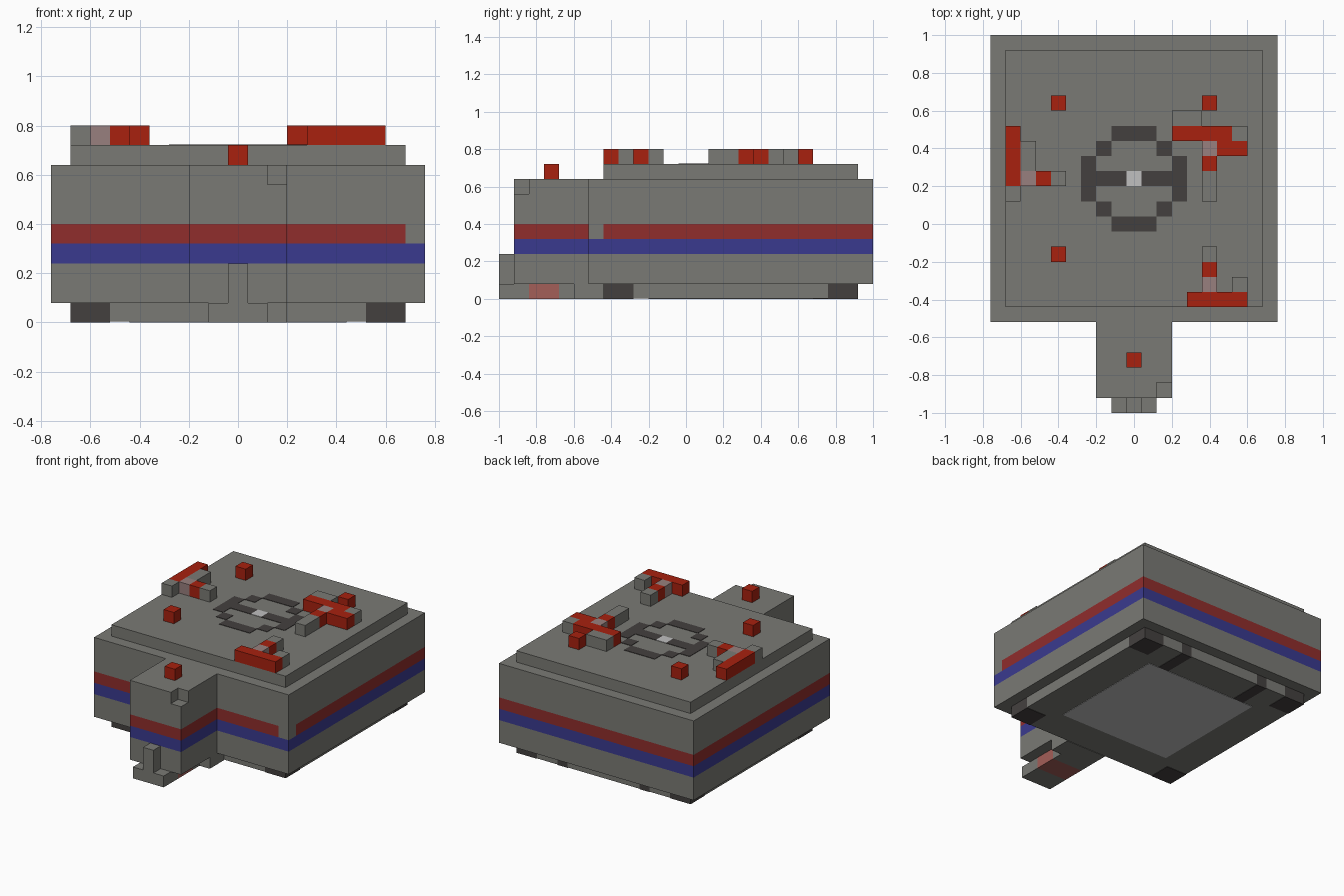
import bpy, bmesh

if "Cube" in bpy.data.objects:
    bpy.data.objects.remove(bpy.data.objects["Cube"], do_unlink=True)

U = 0.08   # one block


def linear(c):
    c /= 255
    return c / 12.92 if c <= 0.04045 else ((c + 0.055) / 1.055) ** 2.4


def material(name, *rgb):
    m = bpy.data.materials.new(name)
    m.use_nodes = True
    col = [linear(c) for c in rgb] + [1]
    m.diffuse_color = col
    bsdf = m.node_tree.nodes["Principled BSDF"]
    bsdf.inputs["Base Color"].default_value = col
    bsdf.inputs["Roughness"].default_value = 0.9
    return m


GREY = material("stone grey", 122, 122, 117)
DARK = material("charcoal", 68, 64, 63)
RED = material("bright red", 168, 33, 15)
BRICK = material("stripe red", 144, 45, 44)
BLUE = material("stripe blue", 58, 58, 143)
LIGHT = material("light grey", 192, 192, 192)
PINK = material("dusty pink", 152, 128, 126)
ROSE = material("faded red", 164, 94, 88)


def finish(name, bm, mats):
    bmesh.ops.recalc_face_normals(bm, faces=bm.faces)
    me = bpy.data.meshes.new(name)
    bm.to_mesh(me)
    bm.free()
    for m in mats:
        me.materials.append(m)
    ob = bpy.data.objects.new(name, me)
    bpy.context.collection.objects.link(ob)
    return ob


def box(name, mat, x0, x1, y0, y1, z0, z1):
    bm = bmesh.new()
    bmesh.ops.create_cube(bm, size=1)
    for v in bm.verts:
        v.co = (x1 if v.co.x > 0 else x0, y1 if v.co.y > 0 else y0, z1 if v.co.z > 0 else z0)
    return finish(name, bm, [mat])


def prism(name, outline, levels, mats, rule):
    """Stack of side bands over one outline; rule picks each side's colour."""
    bm = bmesh.new()
    rings = [[bm.verts.new((x, y, z)) for x, y in outline] for z in levels]
    n = len(outline)
    for low, high in zip(rings, rings[1:]):
        for i in range(n):
            j = (i + 1) % n
            f = bm.faces.new((low[i], low[j], high[j], high[i]))
            f.material_index = rule(f.calc_center_median())
    bm.faces.new(rings[0])
    bm.faces.new(rings[-1])
    return finish(name, bm, mats)


def stripe(c):
    if 0.24 < c.z < 0.32:
        return 1
    at_gap = c.x > 0.68 and c.y < -0.44   # unpainted front corner
    return 2 if 0.32 < c.z < 0.4 and not at_gap else 0


# Body with the front neck, striped around the sides
back = [(0.68, -0.52), (0.76, -0.52), (0.76, -0.44), (0.76, 1), (-0.76, 1),
        (-0.76, -0.52), (-0.2, -0.52), (-0.2, -0.92)]
whole = back + [(0.2, -0.92), (0.2, -0.52)]
notched = back + [(0.12, -0.92), (0.12, -0.84), (0.2, -0.84), (0.2, -0.52)]
prism("body", whole, [0.08, 0.24, 0.32, 0.4, 0.56], [GREY, BLUE, BRICK], stripe)
prism("body_rim", notched, [0.56, 0.64], [GREY], lambda c: 0)
box("top_plate", GREY, -0.68, 0.68, -0.44, 0.92, 0.64, 0.72)

# Base with dark feet, dark back slots and a pale underside panel
box("base", GREY, -0.67, 0.67, -0.43, 0.91, 0.003, U)
for side, sx in (("right", -1), ("left", 1)):
    for end, y0 in (("front", -0.44), ("back", 0.76)):
        x0, x1 = sorted((sx * 0.52, sx * 0.68))
        box(f"{end}_{side}_foot", DARK, x0, x1, y0, y0 + 2 * U, 0, U)
    x0, x1 = sorted((sx * 0.28, sx * 0.36))
    box(f"{side}_slot", DARK, x0, x1, 0.68, 0.92, 0, U)
    x0, x1 = sorted((sx * 0.66, sx * 0.68))
    box(f"{side}_base_edge", GREY, x0, x1, -0.28, 0.76, 0.003, U)
box("front_base_edge", GREY, -0.52, 0.52, -0.44, -0.42, 0.003, U)
for i, (x0, x1) in enumerate([(-0.52, -0.36), (-0.28, 0.28), (0.36, 0.52)]):
    box(f"back_base_edge_{i}", GREY, x0, x1, 0.9, 0.92, 0.003, U)
box("underside_panel", LIGHT, -0.44, 0.44, -0.2, 0.68, 0, 0.004)

# Runner under the neck, with its front post and side block
for name, mat, y0, y1 in (("runner_front", GREY, -1, -0.84), ("runner_band", ROSE, -0.84, -0.68),
                          ("runner_back", GREY, -0.68, -0.44)):
    box(name, mat, -0.12, 0.12, y0, y1, 0, U)
box("front_post", GREY, -0.04, 0.04, -1, -0.92, U, 3 * U)
box("runner_block", GREY, 0.12, 0.2, -0.6, -0.44, 0, U)


# Painted ring on the top plate
def paint(name, mat, x0, x1, y0, y1):
    box(name, mat, x0, x1, y0, y1, 0.715, 0.723)


for y in (0, 0.48):
    paint("ring_bar", DARK, -0.12, 0.12, y - U / 2, y + U / 2)
for sx in (-1, 1):
    for y in (0.08, 0.4):
        paint("ring_corner", DARK, sx * 0.16 - U / 2, sx * 0.16 + U / 2, y - U / 2, y + U / 2)
    paint("ring_side", DARK, sx * 0.24 - U / 2, sx * 0.24 + U / 2, 0.12, 0.36)
    paint("ring_spoke", DARK, sx * 0.12 - U, sx * 0.12 + U, 0.2, 0.28)
paint("ring_centre", LIGHT, -0.04, 0.04, 0.2, 0.28)


# Blocks on the top: corner in blocks from the plate's grid, then size in blocks
def block(name, mat, x, y, w=1, d=1, z=0.72):
    box(name, mat, x, x + w * U, y, y + d * U, z, z + U)


for x, y in ((-0.44, 0.6), (-0.44, -0.2), (0.36, 0.6)):
    block("red_button", RED, x, y)
block("neck_button", RED, -0.04, -0.76, z=0.64)

# Right cluster
block("right_bar", RED, -0.68, 0.2, 1, 4)
block("right_bar_end", GREY, -0.68, 0.12)
block("right_joint", PINK, -0.6, 0.2)
block("right_arm", RED, -0.52, 0.2)
block("right_tip", GREY, -0.44, 0.2)
block("right_wing", GREY, -0.6, 0.28, 1, 2)

# Left cluster
block("left_bar", RED, 0.2, 0.44, 4, 1)
block("left_bar_end", GREY, 0.52, 0.44)
block("left_wing", GREY, 0.2, 0.52, 2, 1)
block("left_joint", PINK, 0.36, 0.36)
block("left_step", RED, 0.44, 0.36, 2, 1)
block("left_arm", RED, 0.36, 0.28)
block("left_tip", GREY, 0.36, 0.12, 1, 2)

# Front cluster
block("front_bar", RED, 0.28, -0.44, 4, 1)
block("front_joint", PINK, 0.36, -0.36)
block("front_arm", RED, 0.36, -0.28)
block("front_tip", GREY, 0.36, -0.2)
block("front_wing", GREY, 0.52, -0.36)
